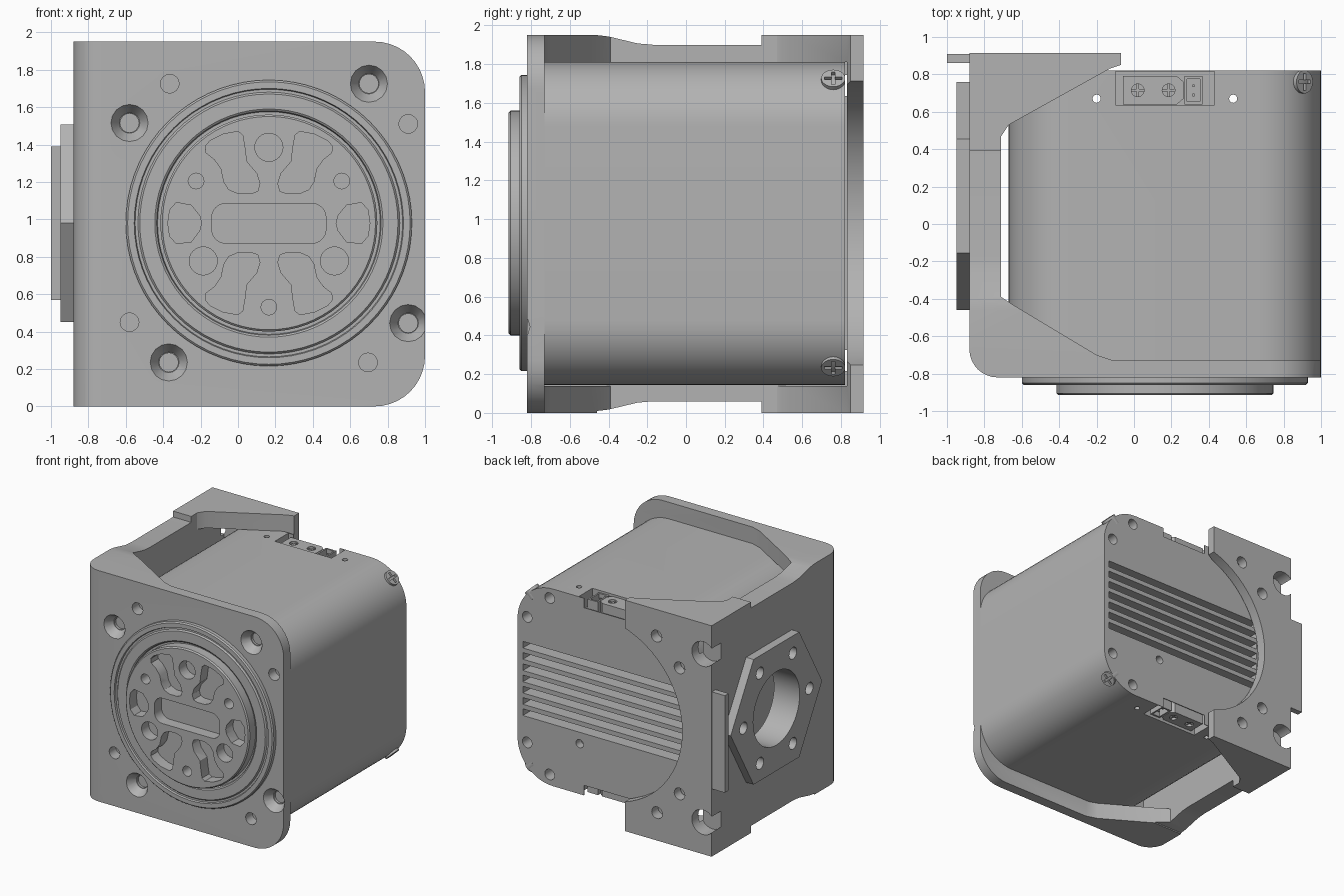
import bpy, bmesh, math
from mathutils import Matrix, Vector

cube = bpy.data.objects.get("Cube")
if cube:
    bpy.data.objects.remove(cube, do_unlink=True)

metal = bpy.data.materials.new("grey_metal")
metal.use_nodes = True
GREY = (0.45, 0.45, 0.45, 1)
metal.diffuse_color = GREY
metal.node_tree.nodes["Principled BSDF"].inputs["Base Color"].default_value = GREY

CX, CZ = 0.165, 0.98          # motor axis
H = 1.95                      # bracket height


def finish(bm, name):
    bmesh.ops.recalc_face_normals(bm, faces=bm.faces)
    mesh = bpy.data.meshes.new(name)
    bm.to_mesh(mesh)
    bm.free()
    obj = bpy.data.objects.new(name, mesh)
    bpy.context.collection.objects.link(obj)
    mesh.materials.append(metal)
    return obj


def prism(name, pts, axis, a, b, taper=1.0):
    """Extrude a 2D outline along an axis from a to b, scaling the far end."""
    place = {"x": lambda p, t: (t, p[0], p[1]),
             "y": lambda p, t: (p[0], t, p[1]),
             "z": lambda p, t: (p[0], p[1], t)}[axis]
    cu = sum(p[0] for p in pts) / len(pts)
    cv = sum(p[1] for p in pts) / len(pts)
    far = [(cu + (u - cu) * taper, cv + (v - cv) * taper) for u, v in pts]
    bm = bmesh.new()
    va = [bm.verts.new(place(p, a)) for p in pts]
    vb = [bm.verts.new(place(p, b)) for p in far]
    bm.faces.new(va)
    bm.faces.new(vb[::-1])
    n = len(pts)
    for i in range(n):
        j = (i + 1) % n
        bm.faces.new((va[i], vb[i], vb[j], va[j]))
    return finish(bm, name)


def circle(u, v, r, n=24):
    return [(u + r * math.cos(2 * math.pi * i / n),
             v + r * math.sin(2 * math.pi * i / n)) for i in range(n)]


def rounded(u0, v0, u1, v1, radii, n=8):
    """Rectangle with a radius per corner, from the upper right anticlockwise."""
    pts = []
    corners = ((u1, v1, -1, -1), (u0, v1, 1, -1), (u0, v0, 1, 1), (u1, v0, -1, 1))
    for k, (u, v, su, sv) in enumerate(corners):
        r = radii[k]
        for i in range(n + 1 if r else 1):
            t = math.pi / 2 * (k + i / n)
            pts.append((u + su * r + r * math.cos(t), v + sv * r + r * math.sin(t))
                       if r else (u, v))
    return pts


def box(u0, v0, u1, v1):
    return rounded(u0, v0, u1, v1, (0,) * 4)


def boolean(obj, tool, op="DIFFERENCE"):
    mod = obj.modifiers.new("cut", "BOOLEAN")
    mod.operation, mod.object, mod.solver = op, tool, "EXACT"
    bpy.context.view_layer.objects.active = obj
    bpy.ops.object.modifier_apply(modifier=mod.name)
    bpy.data.objects.remove(tool, do_unlink=True)


def cut(obj, pts, axis, a, b, taper=1.0):
    boolean(obj, prism("cutter", pts, axis, a, b, taper))


def flip_x(pts):
    return [(2 * CX - u, v) for u, v in pts]


def flip_z(pts):
    return [(u, 2 * CZ - v) for u, v in pts]


# Bracket: C-shaped block with corner gussets, hollowed between them
outline = [(1, -0.82)]
outline += [(-0.73 - 0.15 * math.sin(t), -0.67 - 0.15 * math.cos(t))
            for t in [math.pi / 16 * i for i in range(9)]]
outline += [(-0.88, 0.915), (-0.07, 0.915), (-0.07, 0.85), (-0.13, 0.83), (-0.67, 0.53),
            (-0.71, 0.47), (-0.71, -0.39), (-0.65, -0.43), (-0.2, -0.7),
            (-0.11, -0.73), (1, -0.73)]
bracket = prism("bracket", outline, "z", 0, H)
cut(bracket, box(-0.71, -0.73, 1.2, 0.83), "z", 0.14, 1.81)
boolean(bracket, prism("cutter", rounded(-1, 0, 1, H, (0.27, 0, 0, 0.27), 10), "y", -1, 1),
        "INTERSECT")

# Side dips, back wall arc and large side bore
dip = [(-0.46, 2.1), (-0.46, 1.95), (-0.4, 1.943), (-0.25, 1.907), (-0.17, 1.9),
       (0.39, 1.9), (0.39, 2.1)]
for d in (dip, flip_z(dip)):
    cut(bracket, d, "x", -0.95, -0.3)
cut(bracket, circle(CX, CZ, 0.77, 64), "y", 0.825, 1)
cut(bracket, circle(0.15, CZ, 0.31, 48), "x", -1, -0.6)

# Mounting holes, four of them countersunk at the front
quarter = [(0.745, 0.53), (0.535, 0.745)]
for k in range(4):
    for i, (u, v) in enumerate(quarter):
        for _ in range(k):
            u, v = -v, u
        x, z = CX + u, CZ + v
        cut(bracket, circle(x, z, 0.05, 16), "y", -0.9, -0.7)
        if i == 1:
            cut(bracket, circle(x, z, 0.1, 16), "y", -0.821, -0.75, 0.55)
        if x < CX:
            cut(bracket, circle(x, z, 0.05, 16), "y", 0.8, 1)
for z in (CZ - 0.71, CZ + 0.71):
    cut(bracket, circle(-0.8, z, 0.105, 24), "y", 0.79, 1)
    cut(bracket, box(-1, z - 0.06, -0.8, z + 0.06), "y", 0.79, 1)

# Hexagonal side pad with six holes around the bore, and the locating bar
pad = prism("hexagon_pad", circle(0.15, CZ, 0.61, 6), "x", -0.95, -0.88)
cut(pad, circle(0.15, CZ, 0.31, 48), "x", -1, -0.8)
for y, z in circle(0.15, CZ, 0.44, 6):
    cut(pad, circle(y, z, 0.05, 16), "x", -1, -0.8)
bar = prism("locating_bar", box(0.86, 0.57, 0.91, 1.39), "x", -1, -0.87)

# Motor body with rounded corners
body = prism("motor_body", rounded(-0.67, 0.145, 1, 1.81, (0.33,) * 4, 12), "y", -0.73, 0.82)
for i in range(7):
    z = CZ + (i - 3) * 0.095
    cut(body, box(-0.6, z - 0.028, 0.95, z + 0.028), "y", 0.7, 0.9)
for u, v in quarter:
    for s in (-1, 1):
        cut(body, circle(CX + u, CZ + s * v, 0.045, 16), "y", 0.7, 0.9)
cut(body, circle(0.42, 0.57, 0.035, 16), "y", 0.75, 0.9)
for x in (-0.2, 0.53):
    cut(body, circle(x, 0.67, 0.022, 12), "z", 0, 2)

# Connector pockets with their sockets, above and below
for side, s in (("top", 1), ("bottom", -1)):
    top = CZ + s * 0.83
    cut(body, box(-0.1, 0.635, 0.43, 0.815), "z", top + s * 0.1, top - s * 0.13)
    cut(body, box(-0.05, 0.7, 0.38, 0.9), "z", top + s * 0.1, top - s * 0.08)
    lo, hi = top - s * 0.14, top - s * 0.015
    shape = [(-0.06, 0.64), (0.23, 0.64), (0.265, 0.67), (0.265, 0.76), (0.23, 0.79), (-0.06, 0.79)]
    power = prism(side + "_power_socket", shape, "z", lo, hi)
    for x in (0.02, 0.185):
        cut(power, circle(x, 0.715, 0.034, 16), "z", hi - s * 0.08, hi + s * 0.1)
        for hw, hd in ((0.034, 0.006), (0.006, 0.034)):
            prism(side + "_pin_blade", box(x - hw, 0.715 - hd, x + hw, 0.715 + hd),
                  "z", hi - s * 0.09, hi - s * 0.01)
    signal = prism(side + "_signal_socket", box(0.27, 0.64, 0.365, 0.79), "z", lo, hi)
    cut(signal, box(0.283, 0.655, 0.352, 0.775), "z", hi - s * 0.07, hi + s * 0.1)
    for y in (0.69, 0.74):
        prism(side + "_signal_pin", box(0.312, y - 0.007, 0.324, y + 0.007), "z", lo, hi - s * 0.02)

    # Corner screw with cross recess
    screw = prism(side + "_corner_screw", circle(0, 0, 0.062, 24), "z", -0.05, 0.025)
    for w, h in ((0.045, 0.009), (0.009, 0.045)):
        cut(screw, box(-w, -h, w, h), "z", 0, 0.1)
    turn = Vector((0, 0, 1)).rotation_difference(Vector((1, 0, s))).to_matrix().to_4x4()
    screw.matrix_world = Matrix.Translation((0.895, 0.76, CZ + s * 0.73)) @ turn

# Output flange turned around the motor axis
profile = [(0, -0.915), (0.57, -0.915), (0.58, -0.905), (0.58, -0.83), (0.595, -0.83),
           (0.6, -0.85), (0.61, -0.857), (0.69, -0.857), (0.70, -0.845), (0.715, -0.845),
           (0.72, -0.86), (0.755, -0.86), (0.765, -0.85), (0.765, -0.72), (0, -0.72)]
bm = bmesh.new()
ring = [bm.verts.new((CX + r, y, CZ)) for r, y in profile]
edges = [bm.edges.new(pair) for pair in zip(ring, ring[1:])]
bmesh.ops.spin(bm, geom=ring + edges, cent=(CX, 0, CZ), axis=(0, 1, 0),
               angle=2 * math.pi, steps=72)
bmesh.ops.remove_doubles(bm, verts=bm.verts, dist=0.0005)
flange = finish(bm, "output_flange")

# Flange pockets: slot, side ovals and four curved pockets
FRONT, DEEP = -0.95, -0.82
cut(flange, rounded(-0.14, 0.872, 0.47, 1.085, (0.075,) * 4), "y", FRONT, DEEP)
oval = [(-0.33, 0.87), (-0.25, 0.88), (-0.205, 0.94), (-0.195, 0.98), (-0.205, 1.02),
        (-0.25, 1.075), (-0.33, 1.09), (-0.365, 1.05), (-0.375, 0.98), (-0.365, 0.91)]
lobe = [(0, 1.47), (0.025, 1.45), (0.037, 1.38), (0.045, 1.31), (0.1, 1.245), (0.117, 1.19),
        (0.105, 1.15), (0.07, 1.138), (0, 1.138), (-0.05, 1.16), (-0.075, 1.2), (-0.09, 1.27),
        (-0.125, 1.32), (-0.17, 1.355), (-0.175, 1.39), (-0.15, 1.42), (-0.08, 1.455)]
for shape in (oval, flip_x(oval), lobe, flip_x(lobe), flip_z(lobe), flip_x(flip_z(lobe))):
    cut(flange, shape, "y", FRONT, DEEP)

# Flange bolt holes, dowel holes and small drillings
for k in range(3):
    t = math.radians(90 + 120 * k)
    u, v = 0.405 * math.cos(t), 0.405 * math.sin(t)
    cut(flange, circle(CX + u, CZ + v, 0.075, 24), "y", FRONT, DEEP)
    cut(flange, circle(CX - u * 1.11, CZ - v * 1.11, 0.042, 16), "y", FRONT, DEEP)
for x, z, r in ((-0.04, 1.33, 0.035), (-0.04, 0.63, 0.035), (0.57, CZ, 0.035), (CX, CZ, 0.025)):
    cut(flange, circle(x, z, r, 16), "y", FRONT, -0.76)

# Smooth curved surfaces while keeping edges sharp
bpy.ops.object.select_all(action="DESELECT")
for obj in bpy.context.scene.objects:
    if obj.type == "MESH":
        obj.select_set(True)
        bpy.context.view_layer.objects.active = obj
bpy.ops.object.shade_smooth_by_angle(angle=math.radians(28))
